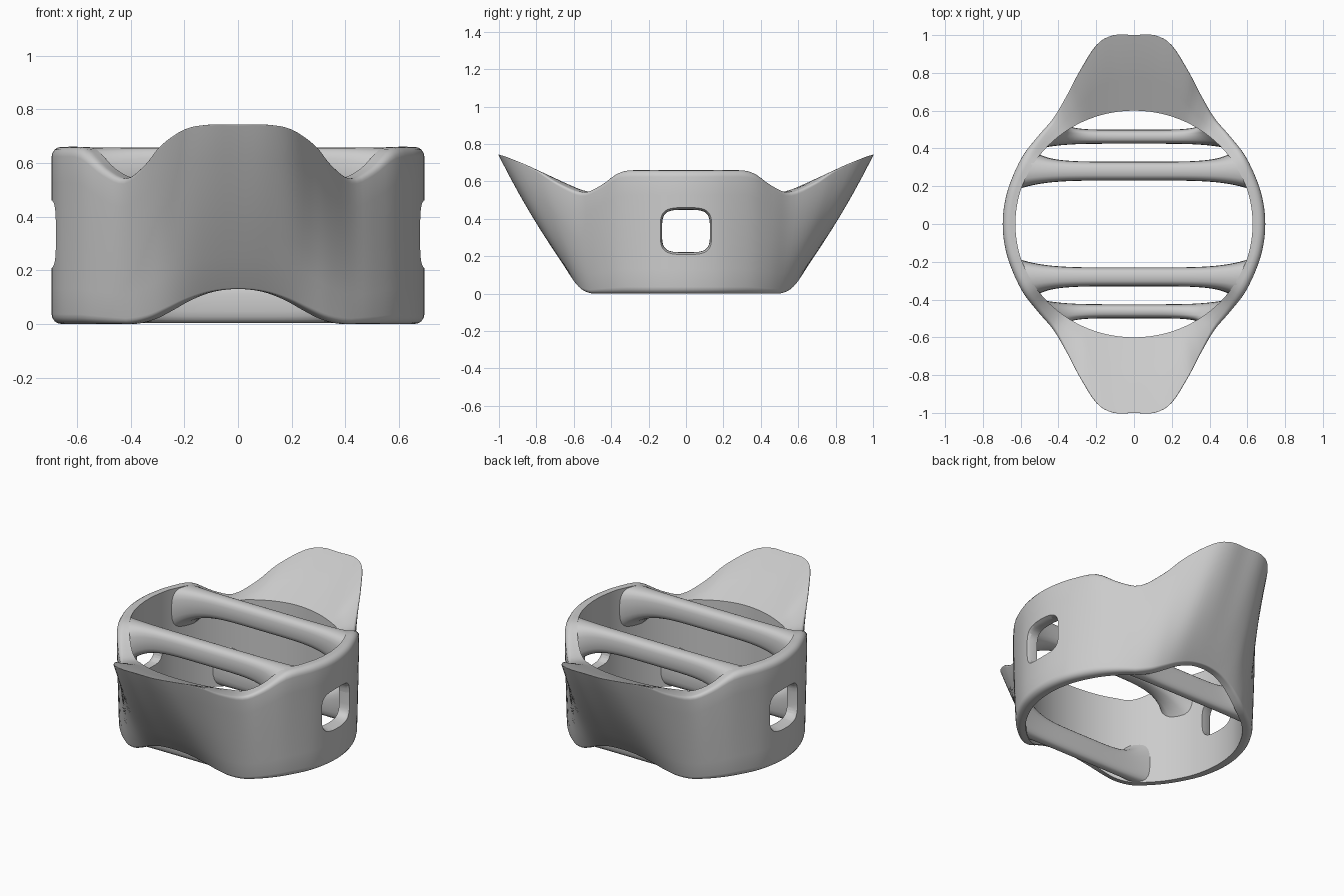
import bpy, bmesh, math
from mathutils import Vector

if "Cube" in bpy.data.objects:
    bpy.data.objects.remove(bpy.data.objects["Cube"])

grey = bpy.data.materials.new("plain_grey")
grey.diffuse_color = (0.6, 0.6, 0.6, 1)
grey.use_nodes = True
grey.node_tree.nodes["Principled BSDF"].inputs["Base Color"].default_value = grey.diffuse_color


def loft(name, rings, closed=False):
    """Skin a list of equal-length point rings, capped unless closed."""
    bm = bmesh.new()
    vs = [[bm.verts.new(p) for p in r] for r in rings]
    n, m = len(vs), len(vs[0])
    for i in range(n if closed else n - 1):
        a, b = vs[i], vs[(i + 1) % n]
        for j in range(m):
            k = (j + 1) % m
            bm.faces.new((a[j], a[k], b[k], b[j]))
    if not closed:
        bm.faces.new(vs[0])
        bm.faces.new(vs[-1])
    bmesh.ops.recalc_face_normals(bm, faces=bm.faces)
    me = bpy.data.meshes.new(name)
    bm.to_mesh(me)
    bm.free()
    me.materials.append(grey)
    ob = bpy.data.objects.new(name, me)
    bpy.context.collection.objects.link(ob)
    return ob


def smooth(ob, deg=40):
    bpy.ops.object.select_all(action='DESELECT')
    ob.select_set(True)
    bpy.context.view_layer.objects.active = ob
    bpy.ops.object.shade_smooth_by_angle(angle=math.radians(deg))


def full_loop(quarter, sub=4):
    """Mirror a quarter outline to a full loop and round it with a spline."""
    q = [Vector(p) for p in quarter]
    half = q + [Vector((p.x, -p.y, p.z)) for p in q[-2::-1]]
    pts = half + [Vector((-p.x, p.y, p.z)) for p in half[-2:0:-1]]
    n, out = len(pts), []
    for i in range(n):
        a, b, c, d = (pts[(i + k) % n] for k in (-1, 0, 1, 2))
        for s in range(sub):
            t = s / sub
            p = 0.5 * (2 * b + (c - a) * t + (2 * a - 5 * b + 4 * c - d) * t * t
                       + (3 * b - a - 3 * c + d) * t ** 3)
            p.z = max(p.z, 0)
            out.append(p)
    return out


# shell outlines, quarter from back centre to side: upper rim, lower rim, inner bore crease
rim = [(0, 1.003, .745), (.11, 1.002, .745), (.2, .95, .728), (.29, .81, .668), (.35, .695, .595),
       (.425, .565, .543), (.505, .47, .58), (.59, .36, .652), (.655, .22, .66), (.685, .11, .66),
       (.695, 0, .66)]
base_xz = [(0, .13), (.1, .12), (.19, .09), (.27, .05), (.34, .018), (.42, 0), (.505, 0),
           (.585, 0), (.652, 0), (.684, 0), (.695, 0)]
base = [(x, .64 * math.sqrt(1 - (x / .695) ** 2), z) for x, z in base_xz]
crease_z = [.56, .558, .554, .549, .545, .54, .578, .651, .66, .66, .66]
BX, BY = .628 / .695, .6 / .64                 # bore size relative to the lower rim
crease = [(x * BX, y * BY, z) for (x, y, _), z in zip(base, crease_z)]
top, low, cre = full_loop(rim), full_loop(base), full_loop(crease)


def corner(p, along, inward, r):
    """Quarter-round from one direction to the other at corner p."""
    return [p + along * r * (1 - math.sin(a)) + inward * r * (1 - math.cos(a))
            for a in (k * math.pi / 8 for k in range(5))]


rings = []
for t, l, c in zip(top, low, cre):
    end = min(1, abs(t.x) / .6)                # 0 at the lips, 1 at the sides
    floor = Vector((c.x, c.y, l.z))
    up = (t - l).normalized()
    out = Vector((l.x, l.y, 0)).normalized()
    r = .006 + .03 * end ** 2
    ring = corner(l, up, (floor - l).normalized(), r)[::-1]
    for v in (.2, .35, .5, .65, .8):
        ring.append(l.lerp(t, v) + out * (1 - end ** 2) * .015 * math.sin(math.pi * v))
    ring += corner(t, -up, (c - t).normalized(), r)
    ring += [t.lerp(c, .6), t.lerp(c, .8)]     # sloping top of the lip
    ring += [c.lerp(floor, k / 5) for k in range(6)]
    rings.append(ring)
shell = loft("shell", rings, closed=True)


# side windows: one flared, rounded cutter through both sides
def window_ring(x, grow):
    ring = []
    for k in range(32):
        a = 2 * math.pi * (k + .5) / 32
        c, s = math.cos(a), math.sin(a)
        ring.append((x, (.128 + grow) * math.copysign(abs(c) ** .5, c),
                     .335 + (.113 + grow * .6) * math.copysign(abs(s) ** .5, s)))
    return ring


flare = [(.75, .03), (.695, .022), (.68, .01), (.665, .002), (.61, 0), (.5, 0)]
cuts = [window_ring(-x, g) for x, g in flare] + [window_ring(x, g) for x, g in flare[::-1]]
cutter = loft("window_cutter", cuts)
cutter.hide_render = True
smooth(shell)
mod = shell.modifiers.new("windows", 'BOOLEAN')
mod.object = cutter
mod.solver = 'EXACT'
bpy.ops.object.modifier_apply(modifier=mod.name)
bpy.data.objects.remove(cutter)
smooth(shell)


# cross bars with flared ends that stop inside the wall
def wall_x(y):
    return .655 * math.sqrt(1 - (y / .62) ** 2)


def bar(name, side, yc, half_w, z0, z1, flare_y, flare_z0, flare_z1):
    rows = []
    for i in range(41):
        t = -1 + i / 20
        f = abs(t) ** 5
        hw = half_w + flare_y * f
        lo, hi = z0 - flare_z0 * f, z1 + flare_z1 * f
        row = []
        for k in range(20):
            a = 2 * math.pi * k / 20
            c, s = math.cos(a), math.sin(a)
            y = yc + hw * math.copysign(abs(c) ** .7, c)
            z = (lo + hi) / 2 + (hi - lo) / 2 * math.copysign(abs(s) ** .7, s)
            row.append((t * wall_x(y), side * y, z))
        rows.append(row)
    smooth(loft(name, rows), 50)


for side, label in ((-1, "front"), (1, "back")):
    bar(label + "_upper_bar", side, .28, .05, .525, .658, .05, .15, 0)
    bar(label + "_lower_bar", side, .462, .037, .004, .155, .025, 0, .14)
